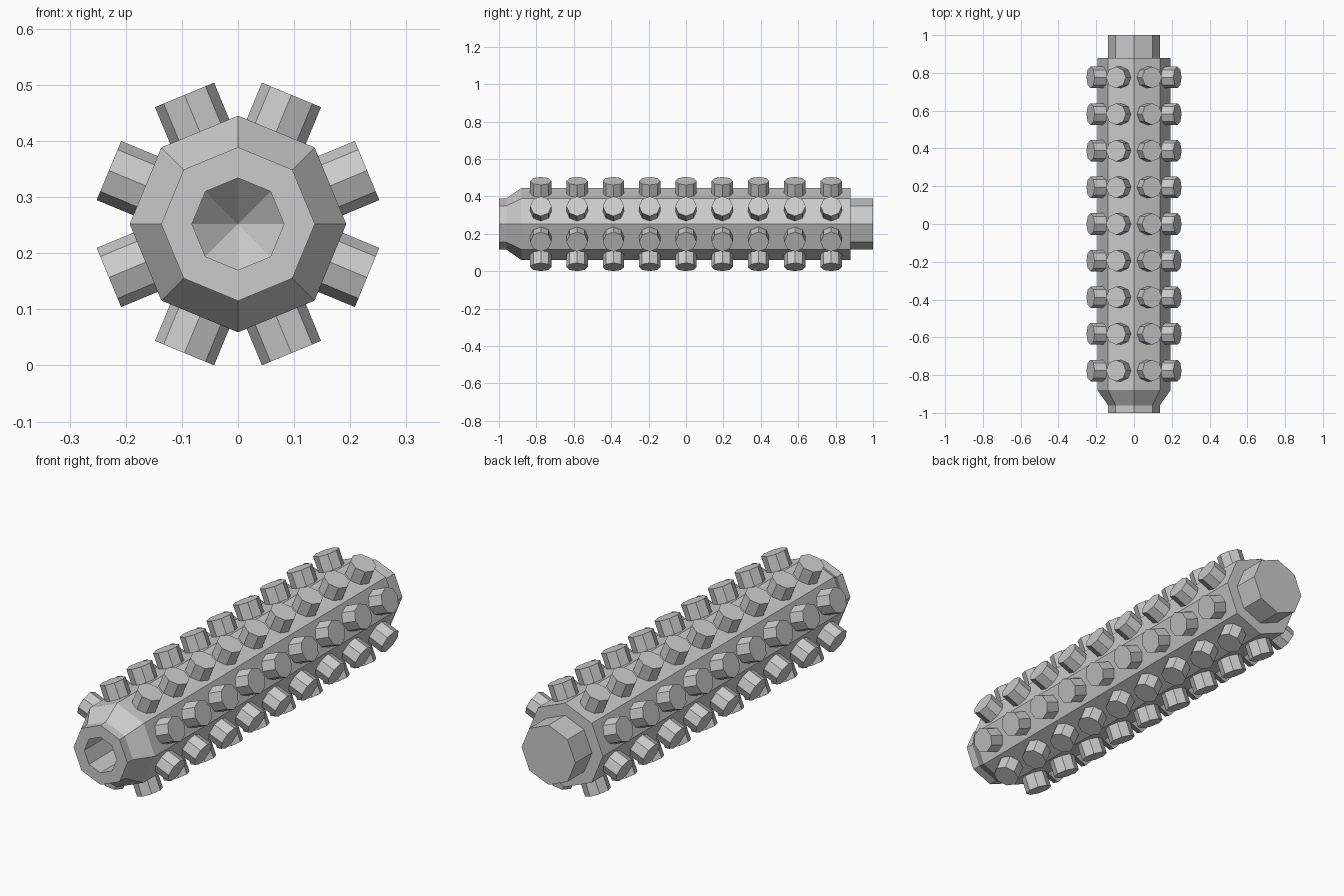
import bpy, bmesh
from math import sin, cos, pi
from mathutils import Vector

if "Cube" in bpy.data.objects:
    bpy.data.objects.remove(bpy.data.objects["Cube"])

CZ = 0.252      # height of the long axis
SIDES = 8


def finish(bm, name):
    bmesh.ops.recalc_face_normals(bm, faces=bm.faces)
    mesh = bpy.data.meshes.new(name)
    bm.to_mesh(mesh)
    bm.free()
    obj = bpy.data.objects.new(name, mesh)
    bpy.context.collection.objects.link(obj)
    return obj


def loft(bm, rings, cap_start=True):
    """Bridge a list of vertex rings and close the ends."""
    for a, b in zip(rings, rings[1:]):
        n = len(a)
        for i in range(n):
            j = (i + 1) % n
            bm.faces.new((a[i], a[j], b[j], b[i]))
    if cap_start:
        bm.faces.new(rings[0])
    bm.faces.new(rings[-1])


# Octagonal body: socket floor, socket wall, nose, chamfer, barrel, rear collar
profile = [(0.082, -0.78), (0.082, -1.0), (0.137, -1.0), (0.137, -0.96),
           (0.193, -0.88), (0.193, 0.88), (0.137, 0.88), (0.137, 1.0)]
bm = bmesh.new()
rings = [[bm.verts.new((r * sin(2 * pi * i / SIDES), y,
                        CZ + r * cos(2 * pi * i / SIDES)))
          for i in range(SIDES)] for r, y in profile]
loft(bm, rings, cap_start=False)
# Conical socket floor
tip = bm.verts.new((0, -0.70, CZ))
for i in range(SIDES):
    bm.faces.new((rings[0][i], rings[0][(i + 1) % SIDES], tip))
finish(bm, "body")

# Octagonal studs: nine along each of the eight flats
bm = bmesh.new()
axis = Vector((0, 1, 0))
for row in range(SIDES):
    a = (row + 0.5) * 2 * pi / SIDES
    out = Vector((sin(a), 0, cos(a)))
    side = Vector((cos(a), 0, -sin(a)))
    for k in range(-4, 5):
        base = Vector((0, k * 0.194, CZ))
        stud = []
        for dist in (0.16, 0.249):
            stud.append([bm.verts.new(base + out * dist + 0.057 *
                         (side * cos(2 * pi * i / 8) + axis * sin(2 * pi * i / 8)))
                         for i in range(8)])
        loft(bm, stud)
finish(bm, "studs")
